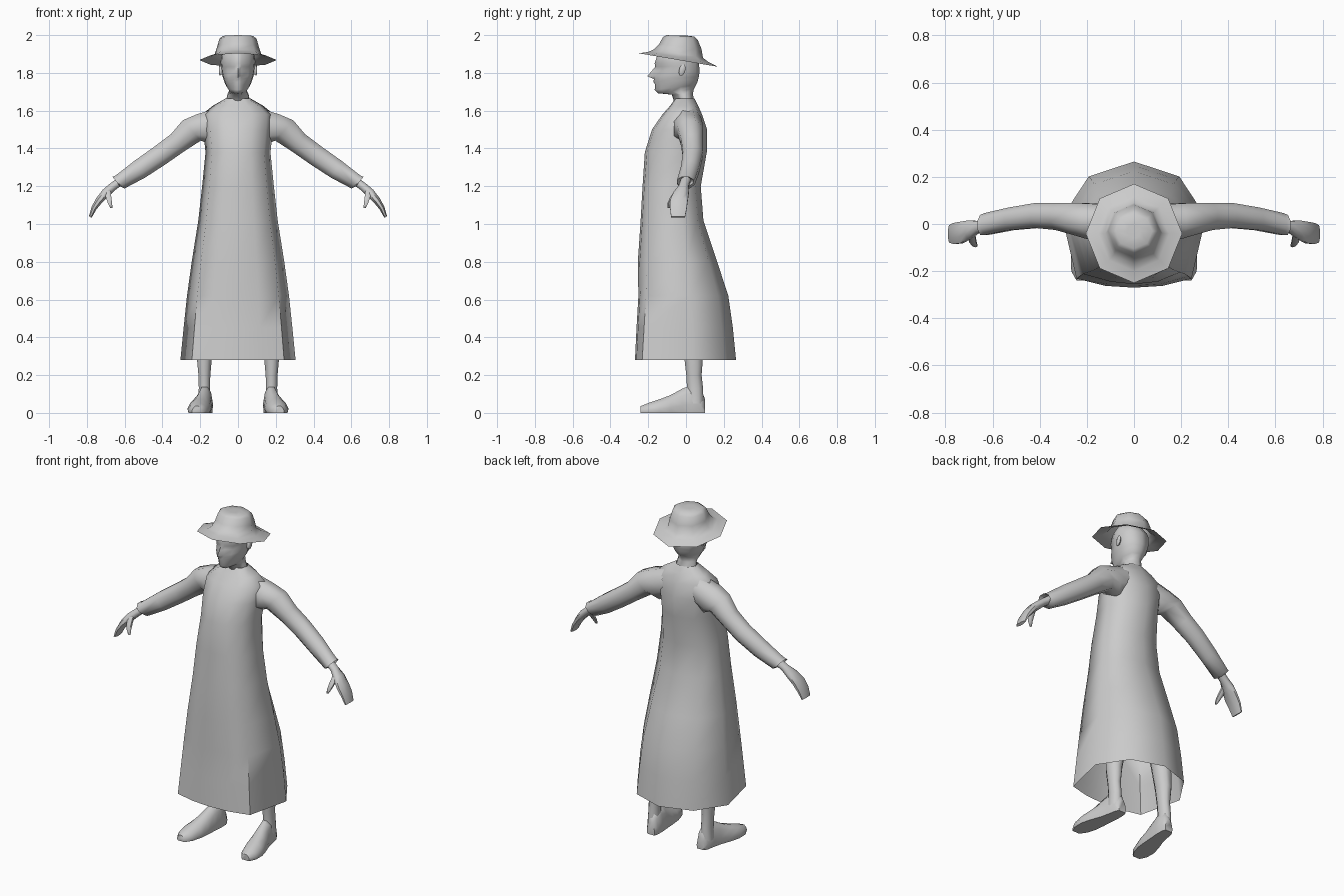
import bpy, bmesh, math
from mathutils import Vector

grey = bpy.data.materials.new("plain grey")
grey.diffuse_color = (0.6, 0.6, 0.6, 1)


def loft(name, rings, cap_start=False, cap_end=False, mirror=False, angle=60):
    """Skin a list of equal-length closed rings."""
    bm = bmesh.new()
    vs = [[bm.verts.new(p) for p in r] for r in rings]
    n = len(rings[0])
    for a, b in zip(vs, vs[1:]):
        for i in range(n):
            j = (i + 1) % n
            bm.faces.new((a[i], a[j], b[j], b[i]))
    if cap_start:
        bm.faces.new(vs[0][::-1])
    if cap_end:
        bm.faces.new(vs[-1])
    bmesh.ops.recalc_face_normals(bm, faces=bm.faces)
    me = bpy.data.meshes.new(name)
    bm.to_mesh(me)
    bm.free()
    me.materials.append(grey)
    ob = bpy.data.objects.new(name, me)
    bpy.context.collection.objects.link(ob)
    if mirror:
        m = ob.modifiers.new("other_side", 'MIRROR')
        m.use_mirror_merge = False
    bpy.ops.object.select_all(action='DESELECT')
    ob.select_set(True)
    bpy.context.view_layer.objects.active = ob
    bpy.ops.object.shade_smooth_by_angle(angle=math.radians(angle))
    return ob


def ellipse(c, u, v, n=8, off=0.5):
    c, u, v = Vector(c), Vector(u), Vector(v)
    return [c + u * math.cos(t) + v * math.sin(t)
            for t in ((i + off) * math.tau / n for i in range(n))]


def limb_ring(x, y, z, ry, rt, slope, n=8):
    """Ring across an arm; slope is the downward angle of the arm in degrees."""
    s = math.radians(slope)
    return ellipse((x, y, z), (0, ry, 0), (math.sin(s) * rt, 0, math.cos(s) * rt), n)


def both(half):
    """Close a half outline (front centre to back centre) symmetrically."""
    return half + [(-x, y, z) for x, y, z in half[-2:0:-1]]


# Robe: height, half width, front y, front corner y, side y, back y
robe = [
    (0.28, .305, -.27, -.232, .03, .265), (0.45, .288, -.262, -.222, .03, .248),
    (0.62, .270, -.252, -.212, .02, .224), (0.80, .245, -.255, -.205, .0, .165),
    (1.02, .210, -.240, -.195, -.02, .092), (1.20, .190, -.230, -.185, -.03, .078),
    (1.38, .172, -.218, -.160, -.02, .110), (1.50, .185, -.180, -.125, .0, .112),
    (1.58, .190, -.125, -.085, .015, .085), (1.625, .135, -.085, -.06, .015, .065),
    (1.665, .065, -.055, -.045, .0, .045)]
loft("robe", [both([(0, f, z), (.4 * w, f + .2 * (c - f), z), (.8 * w, c, z), (w, s, z),
                    (.63 * w, s + .73 * (b - s), z), (0, b, z)])
              for z, w, f, c, s, b in robe])

# Sleeves with a turned cuff
loft("sleeves", [limb_ring(*r) for r in [
    (.10, .01, 1.535, .075, .085, 10), (.185, .012, 1.50, .082, .095, 25),
    (.245, .022, 1.495, .072, .078, 42), (.32, .032, 1.43, .062, .062, 38),
    (.41, .036, 1.365, .057, .060, 33), (.52, .022, 1.29, .052, .057, 33),
    (.625, .0, 1.222, .050, .045, 35), (.645, -.004, 1.225, .046, .034, 38),
    (.61, .0, 1.23, .028, .024, 35)]], mirror=True)

# Hands and thumbs
loft("hands", [limb_ring(*r) for r in [
    (.61, .0, 1.235, .028, .024, 35), (.66, -.012, 1.20, .027, .024, 42),
    (.70, -.025, 1.165, .043, .025, 45), (.735, -.037, 1.125, .050, .021, 50),
    (.762, -.040, 1.085, .048, .016, 58), (.782, -.042, 1.037, .040, .009, 62)]],
     cap_end=True, mirror=True)
loft("thumbs", [ellipse(c, (r, 0, 0), (0, r, 0), 6) for c, r in [
    ((.69, -.042, 1.175), .018), ((.685, -.068, 1.14), .017),
    ((.678, -.085, 1.11), .013), ((.67, -.092, 1.085), .007)]],
     cap_end=True, mirror=True)

# Head and neck: front z, back z, nose-line y, face y, back y, half width
head = [
    (1.62, 1.64, -.055, -.05, .045, .066), (1.685, 1.69, -.075, -.07, .036, .056),
    (1.692, 1.715, -.148, -.142, .042, .046), (1.71, 1.735, -.166, -.158, .052, .060),
    (1.738, 1.75, -.163, -.157, .060, .070), (1.752, 1.765, -.172, -.163, .064, .075),
    (1.768, 1.78, -.170, -.162, .068, .080), (1.782, 1.79, -.205, -.162, .070, .084),
    (1.81, 1.81, -.182, -.152, .071, .088), (1.832, 1.835, -.163, -.152, .070, .090),
    (1.85, 1.86, -.166, -.160, .068, .092), (1.90, 1.88, -.150, -.148, .062, .090),
    (1.95, 1.93, -.11, -.10, .03, .065)]


def head_ring(zf, zb, yn, yf, yb, w):
    half = [(0, yn), (.018, yf), (.62 * w, yf + .025), (.93 * w, yf + .38 * (yb - yf)),
            (w, yf + .62 * (yb - yf)), (.68 * w, yb - .018), (0, yb)]
    return both([(x, y, zf + (zb - zf) * (y - yn) / (yb - yn)) for x, y in half])


loft("head", [head_ring(*r) for r in head], cap_end=True, angle=75)
loft("ears", [ellipse((x, y, 1.815), (0, r * .55, 0), (0, .2 * r, r), 8) for x, y, r in
              [(.080, -.025, .022), (.096, -.02, .032), (.101, -.018, .022)]],
     cap_end=True, mirror=True)

# Hat: radius in x, radius in y, height at its centre, tilted down at the back
hat = [(.205, .21, 1.868), (.150, .160, 1.884), (.122, .130, 1.902), (.110, .112, 1.94),
       (.098, .092, 1.982), (.078, .074, 1.996), (.03, .03, 1.998)]
rings = []
for i, (rx, ry, z) in enumerate(hat):
    tilt = -.17 if i < 3 else (-.12, -.08, -.05, 0)[i - 3]
    cy = -.04 if i < 3 else -.03
    rings.append(ellipse((0, cy, z), (rx, 0, 0), (0, ry, ry * tilt), 8, 0))
loft("hat", rings, cap_end=True)

# Legs, running up inside the robe
loft("legs", [ellipse((x, y, z), (rx, 0, 0), (0, ry, 0), 8) for x, y, z, rx, ry in [
    (.178, .050, .05, .038, .046), (.178, .048, .13, .032, .046),
    (.178, .042, .20, .034, .044), (.178, .040, .30, .044, .054),
    (.165, .040, .42, .054, .064), (.150, .020, .55, .055, .058),
    (.130, .000, .75, .072, .075)]], mirror=True)


# Feet: y, centre x, half width, top height; flat soles
def foot_ring(y, x, w, h):
    side = [(.9, 0), (1, .3), (.75, .72), (.3, 1)]
    return [(x + w * a, y, h * b) for a, b in side] + \
           [(x - w * a, y, h * b) for a, b in side[::-1]]


loft("feet", [foot_ring(*r) for r in [
    (.100, .168, .026, .075), (.080, .170, .036, .125), (.03, .174, .042, .148),
    (-.02, .182, .046, .128), (-.08, .195, .056, .095), (-.14, .206, .062, .072),
    (-.20, .214, .052, .052), (-.240, .218, .026, .036)]],
     cap_start=True, cap_end=True, mirror=True)
